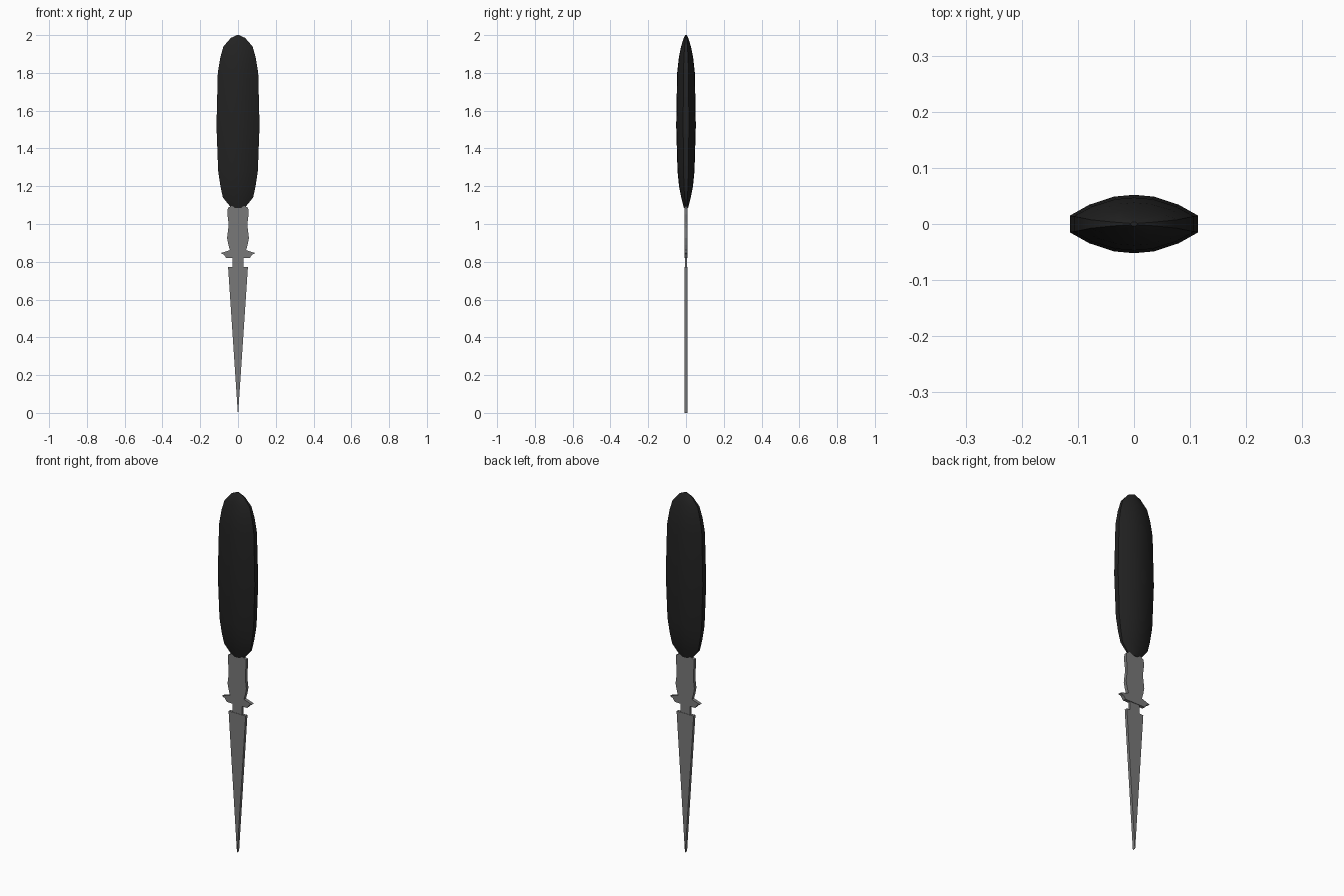
import bpy, bmesh

if "Cube" in bpy.data.objects:
    bpy.data.objects.remove(bpy.data.objects["Cube"])


def material(name, value):
    m = bpy.data.materials.new(name)
    m.diffuse_color = (value, value, value, 1)
    m.use_nodes = True
    m.node_tree.nodes["Principled BSDF"].inputs["Base Color"].default_value = m.diffuse_color
    return m


black = material("black_handle", 0.016)
steel = material("grey_steel", 0.19)


def finish(name, bm, mat):
    bmesh.ops.recalc_face_normals(bm, faces=bm.faces)
    me = bpy.data.meshes.new(name)
    bm.to_mesh(me)
    bm.free()
    me.materials.append(mat)
    ob = bpy.data.objects.new(name, me)
    bpy.context.collection.objects.link(ob)
    return ob


def plate(name, half, mat, t):
    """Flat plate from a right-hand outline (x, z), mirrored in x, half thickness t."""
    bm = bmesh.new()
    pts = half + [(-x, z) for x, z in reversed(half) if x > 0]
    front = bm.faces.new([bm.verts.new((x, -t, z)) for x, z in pts])
    ext = bmesh.ops.extrude_face_region(bm, geom=[front], use_keep_orig=True)
    for v in ext["geom"]:
        if isinstance(v, bmesh.types.BMVert):
            v.co.y = t
    return finish(name, bm, mat)


# Lens-shaped handle lofted through (z, half width, half depth) sections
quarter = [(1, 0.29), (0.7, 0.66), (0.31, 0.94), (0, 1)]
half = quarter + [(-x, y) for x, y in reversed(quarter[:-1])]
section = half + [(x, -y) for x, y in reversed(half)]
section = list(dict.fromkeys(section))
levels = [(1.085, 0.035, 0.011), (1.14, 0.08, 0.025), (1.2, 0.093, 0.037),
          (1.28, 0.105, 0.045), (1.52, 0.114, 0.052), (1.8, 0.107, 0.047),
          (1.88, 0.094, 0.038), (1.94, 0.077, 0.026), (1.985, 0.038, 0.012),
          (2.0, 0.006, 0.004)]
bm = bmesh.new()
rings = [[bm.verts.new((x * w, y * d, z)) for x, y in section] for z, w, d in levels]
n = len(section)
for a, b in zip(rings, rings[1:]):
    for i in range(n):
        bm.faces.new((a[i], a[(i + 1) % n], b[(i + 1) % n], b[i]))
bm.faces.new(rings[0])
bm.faces.new(rings[-1])
handle = finish("handle", bm, black)
bpy.context.view_layer.objects.active = handle
handle.select_set(True)
bpy.ops.object.shade_smooth_by_angle(angle=0.6)

# Wavy steel bolster with winged guard
plate("bolster_and_guard", [(0.03, 0.82), (0.062, 0.82), (0.075, 0.838), (0.092, 0.846),
      (0.07, 0.853), (0.043, 0.862), (0.051, 0.89), (0.058, 0.925), (0.051, 0.98),
      (0.051, 1.01), (0.056, 1.05), (0.054, 1.085), (0.035, 1.095)], steel, 0.009)
# Short neck and tapered blade
plate("neck", [(0.029, 0.765), (0.029, 0.825)], steel, 0.006)
plate("blade", [(0.001, 0.0), (0.0525, 0.772)], steel, 0.008)
